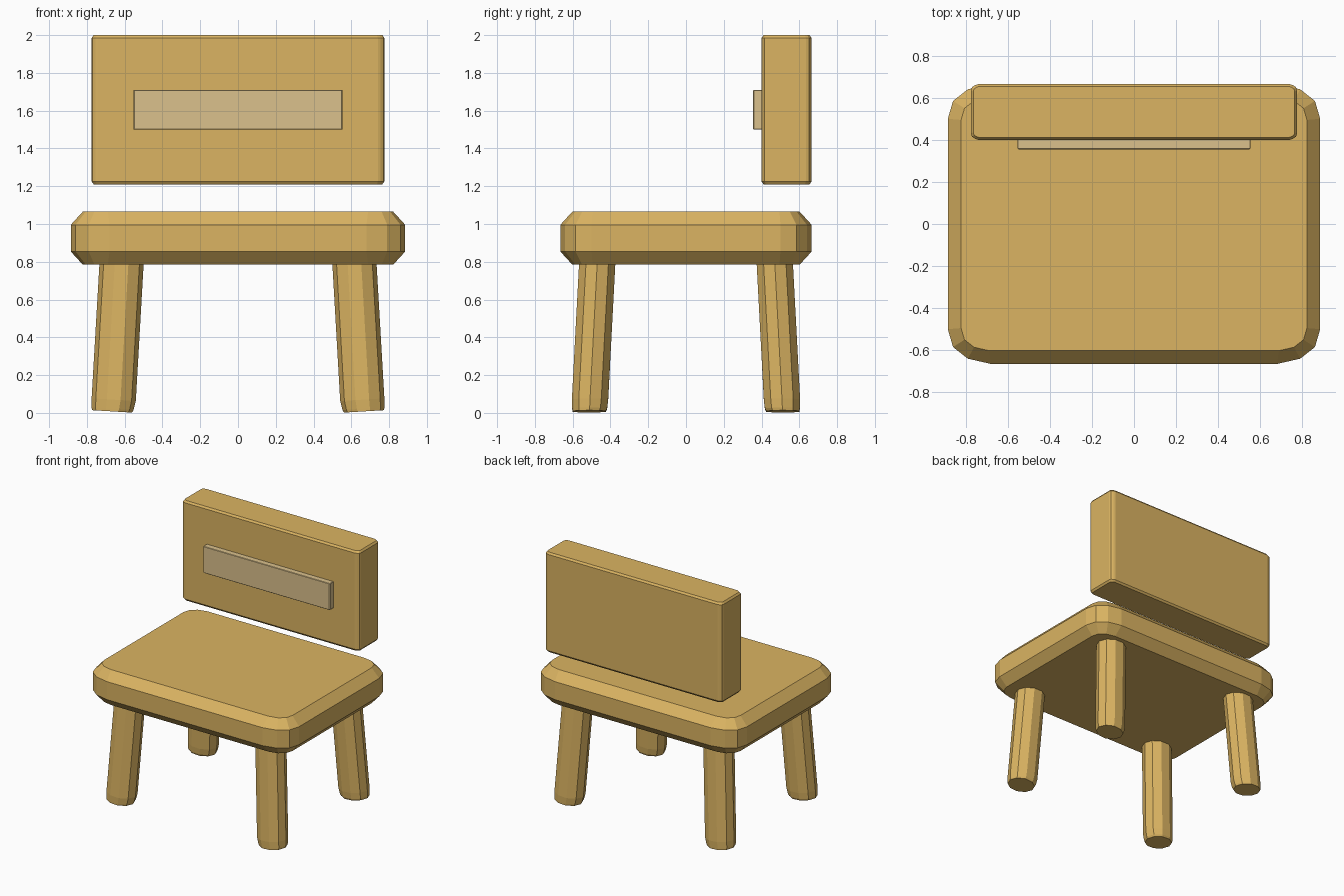
import bpy, bmesh, math

if "Cube" in bpy.data.objects:
    bpy.data.objects.remove(bpy.data.objects["Cube"])


def material(name, rgb):
    m = bpy.data.materials.new(name)
    m.diffuse_color = (*rgb, 1.0)
    m.use_nodes = True
    m.node_tree.nodes["Principled BSDF"].inputs["Base Color"].default_value = m.diffuse_color
    return m


wood = material("warm wood", (0.708, 0.456, 0.122))
pale = material("pale wood", (0.708, 0.533, 0.262))


def loft(name, rings, mat):
    """Skin a stack of equal-length point rings and cap both ends."""
    bm = bmesh.new()
    loops = [[bm.verts.new(p) for p in ring] for ring in rings]
    n = len(loops[0])
    for a, b in zip(loops, loops[1:]):
        for i in range(n):
            j = (i + 1) % n
            bm.faces.new((a[i], a[j], b[j], b[i]))
    bm.faces.new(loops[0][::-1])
    bm.faces.new(loops[-1])
    bmesh.ops.recalc_face_normals(bm, faces=bm.faces[:])
    me = bpy.data.meshes.new(name)
    bm.to_mesh(me)
    bm.free()
    me.materials.append(mat)
    ob = bpy.data.objects.new(name, me)
    bpy.context.collection.objects.link(ob)
    return ob


def outline(hx, hy, corner, cy, z):
    """Rectangle with one cut corner shape mirrored into all four corners."""
    q = [(hx - dx, hy - dy) for dx, dy in corner]
    pts = (q + [(-x, y) for x, y in q[::-1]]
           + [(-x, -y) for x, y in q] + [(x, -y) for x, y in q[::-1]])
    return [(x, y + cy, z) for x, y in pts]


def slab(name, hx, hy, cy, z0, z1, corner, inset, bevel, shrink, mat):
    """Rounded slab with chamfered top and bottom rims."""
    small = [(dx * shrink, dy * shrink) for dx, dy in corner]
    rim = lambda z: outline(hx - inset, hy - inset, small, cy, z)
    side = lambda z: outline(hx, hy, corner, cy, z)
    return loft(name, [rim(z0), side(z0 + bevel), side(z1 - bevel), rim(z1)], mat)


# Seat with a wide chamfer
slab("seat", 0.885, 0.665, 0, 0.785, 1.065,
     [(0, 0.165), (0.025, 0.08), (0.095, 0.025), (0.205, 0)], 0.063, 0.069, 0.65, wood)

# Floating backrest and its raised strip
slab("backrest", 0.775, 0.1325, 0.5325, 1.21, 2.0,
     [(0, 0.03), (0.005, 0.015), (0.02, 0.005), (0.035, 0)], 0.011, 0.015, 0.8, wood)
slab("backrest_strip", 0.554, 0.035, 0.39, 1.50, 1.71,
     [(0, 0.006), (0.006, 0)], 0.003, 0.003, 0.8, pale)

# Splayed ten-sided legs: centre x, centre y, z, radius x, radius y, end tilt
sections = [(0.667, 0.513, 0.008, 0.106, 0.093, 0.06),
            (0.664, 0.510, 0.022, 0.111, 0.097, 0.06),
            (0.658, 0.508, 0.070, 0.117, 0.101, 0.06),
            (0.613, 0.467, 0.850, 0.117, 0.101, 0.0)]
for sx, side in ((-1, "left"), (1, "right")):
    for sy, end in ((-1, "front"), (1, "back")):
        rings = []
        for cx, cy, z, rx, ry, tilt in sections:
            ring = []
            for k in range(10):
                a = math.tau * k / 10
                dx, dy = rx * math.cos(a), ry * math.sin(a)
                ring.append((sx * (cx + dx), sy * (cy + dy), z + tilt * dx))
            rings.append(ring)
        loft(f"{end}_{side}_leg", rings, wood)
